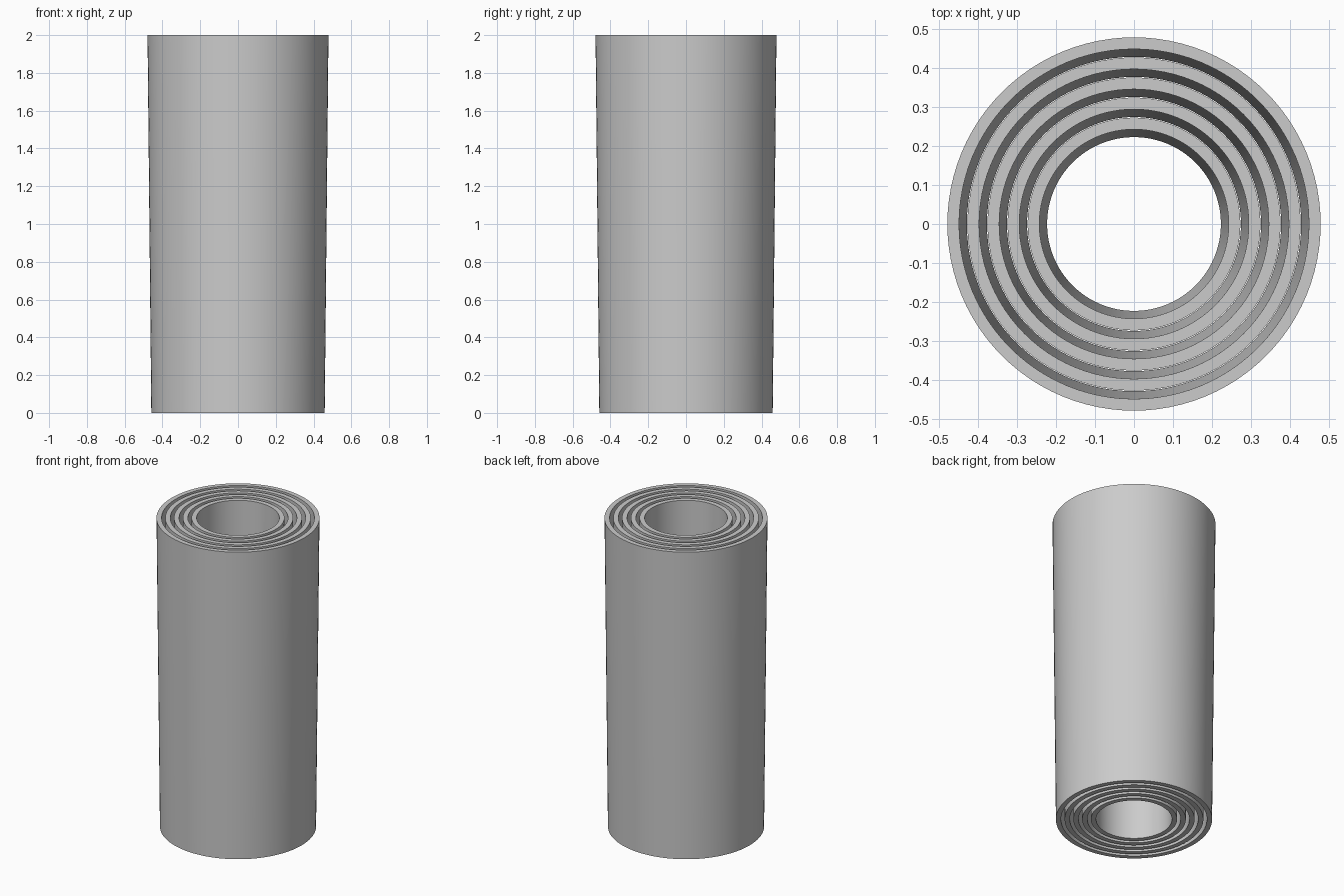
import bpy
import bmesh
from math import cos, sin, tau, radians

cube = bpy.data.objects.get("Cube")
if cube:
    bpy.data.objects.remove(cube, do_unlink=True)

GREY = (0.6, 0.6, 0.6, 1)
SIDES = 96
HEIGHT = 2.0
TAPER = 0.02      # radius lost from top to bottom
WALL = 0.03
PITCH = 0.0515    # step between neighbouring tubes

metal = bpy.data.materials.new("plain grey")
metal.use_nodes = True
metal.diffuse_color = GREY
metal.node_tree.nodes["Principled BSDF"].inputs["Base Color"].default_value = GREY


def tapered_tube(name, radius):
    """Open tube with flat rims, slightly narrower at the foot."""
    profile = [(radius - TAPER, 0), (radius, HEIGHT),
               (radius - WALL, HEIGHT), (radius - WALL - TAPER, 0)]
    bm = bmesh.new()
    rings = [[bm.verts.new((r * cos(tau * i / SIDES), r * sin(tau * i / SIDES), z))
              for i in range(SIDES)] for r, z in profile]
    for k, ring in enumerate(rings):
        above = rings[(k + 1) % len(rings)]
        for i in range(SIDES):
            j = (i + 1) % SIDES
            bm.faces.new((ring[i], ring[j], above[j], above[i]))
    bmesh.ops.recalc_face_normals(bm, faces=bm.faces)
    mesh = bpy.data.meshes.new(name)
    bm.to_mesh(mesh)
    bm.free()
    mesh.materials.append(metal)
    tube = bpy.data.objects.new(name, mesh)
    bpy.context.collection.objects.link(tube)
    bpy.ops.object.select_all(action="DESELECT")
    tube.select_set(True)
    bpy.context.view_layer.objects.active = tube
    bpy.ops.object.shade_smooth_by_angle(angle=radians(30))


# Nested telescoping tubes, from the outside in
names = ["outer_tube", "second_tube", "middle_tube", "fourth_tube", "inner_tube"]
for n, name in enumerate(names):
    tapered_tube(name, 0.479 - n * PITCH)
